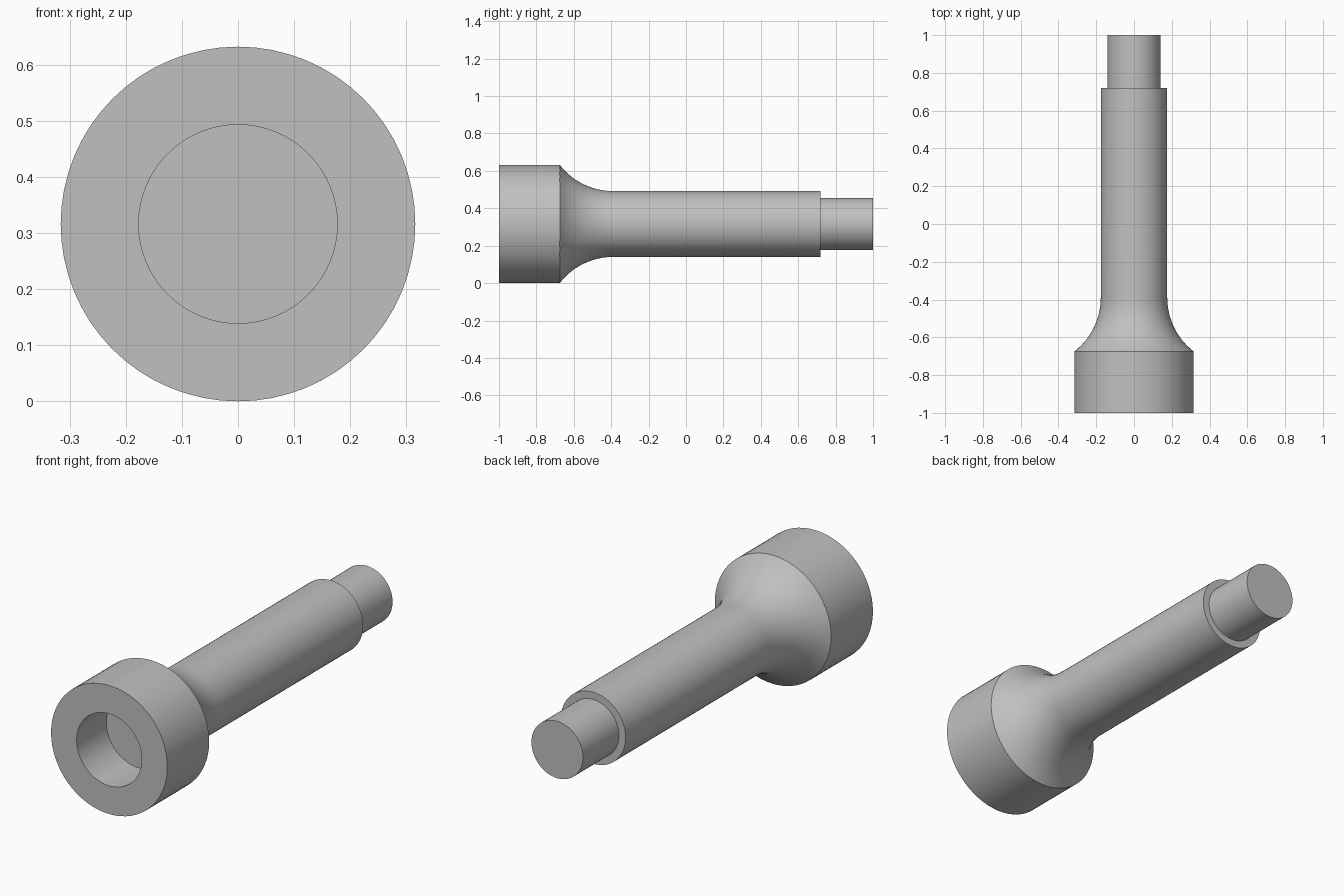
import bpy, bmesh, math
from mathutils import Matrix, Vector

cube = bpy.data.objects.get("Cube")
if cube:
    bpy.data.objects.remove(cube, do_unlink=True)

HEAD_R, SHAFT_R, TIP_R, BORE_R = 0.316, 0.176, 0.14, 0.177
SEGMENTS = 64

grey = bpy.data.materials.new("plain grey")
grey.use_nodes = True
colour = (0.53, 0.53, 0.53, 1)
grey.diffuse_color = colour
grey.node_tree.nodes["Principled BSDF"].inputs["Base Color"].default_value = colour


def fillet(y_start, y_end, r_start, r_end, steps=12):
    """Concave arc of (radius, y) points that ends tangent to the shaft."""
    run, drop = y_end - y_start, r_start - r_end
    radius = (run * run + drop * drop) / (2 * drop)
    sweep = math.asin(run / radius)
    return [(r_end + radius * (1 - math.cos(a)), y_end - radius * math.sin(a))
            for a in (sweep * (1 - i / steps) for i in range(steps + 1))]


def lathe(name, profile):
    """Spin a (radius, y) profile around the long axis."""
    bm = bmesh.new()
    verts = [bm.verts.new((r, y, 0)) for r, y in profile]
    edges = [bm.edges.new(pair) for pair in zip(verts, verts[1:])]
    bmesh.ops.spin(bm, geom=verts + edges, cent=(0, 0, 0), axis=(0, 1, 0),
                   angle=math.tau, steps=SEGMENTS, use_duplicate=False)
    bmesh.ops.remove_doubles(bm, verts=bm.verts, dist=1e-5)
    bmesh.ops.recalc_face_normals(bm, faces=bm.faces)
    bmesh.ops.transform(bm, matrix=Matrix.Translation(Vector((0, 0, HEAD_R))),
                        verts=bm.verts)
    mesh = bpy.data.meshes.new(name)
    bm.to_mesh(mesh)
    bm.free()
    mesh.materials.append(grey)
    obj = bpy.data.objects.new(name, mesh)
    bpy.context.collection.objects.link(obj)
    bpy.ops.object.select_all(action="DESELECT")
    obj.select_set(True)
    bpy.context.view_layer.objects.active = obj
    bpy.ops.object.shade_smooth_by_angle(angle=math.radians(30))
    return obj


# Blind bore, round head, flared neck, long shaft and stepped tip in one turned body
bore = [(0, -0.77), (BORE_R, -0.77), (BORE_R, -1)]
head = [(HEAD_R, -1)]
neck = fillet(-0.675, -0.39, HEAD_R, SHAFT_R)
shaft = [(SHAFT_R, 0.72)]
tip = [(TIP_R, 0.72), (TIP_R, 1), (0, 1)]
lathe("turned_pin", bore + head + neck + shaft + tip)
